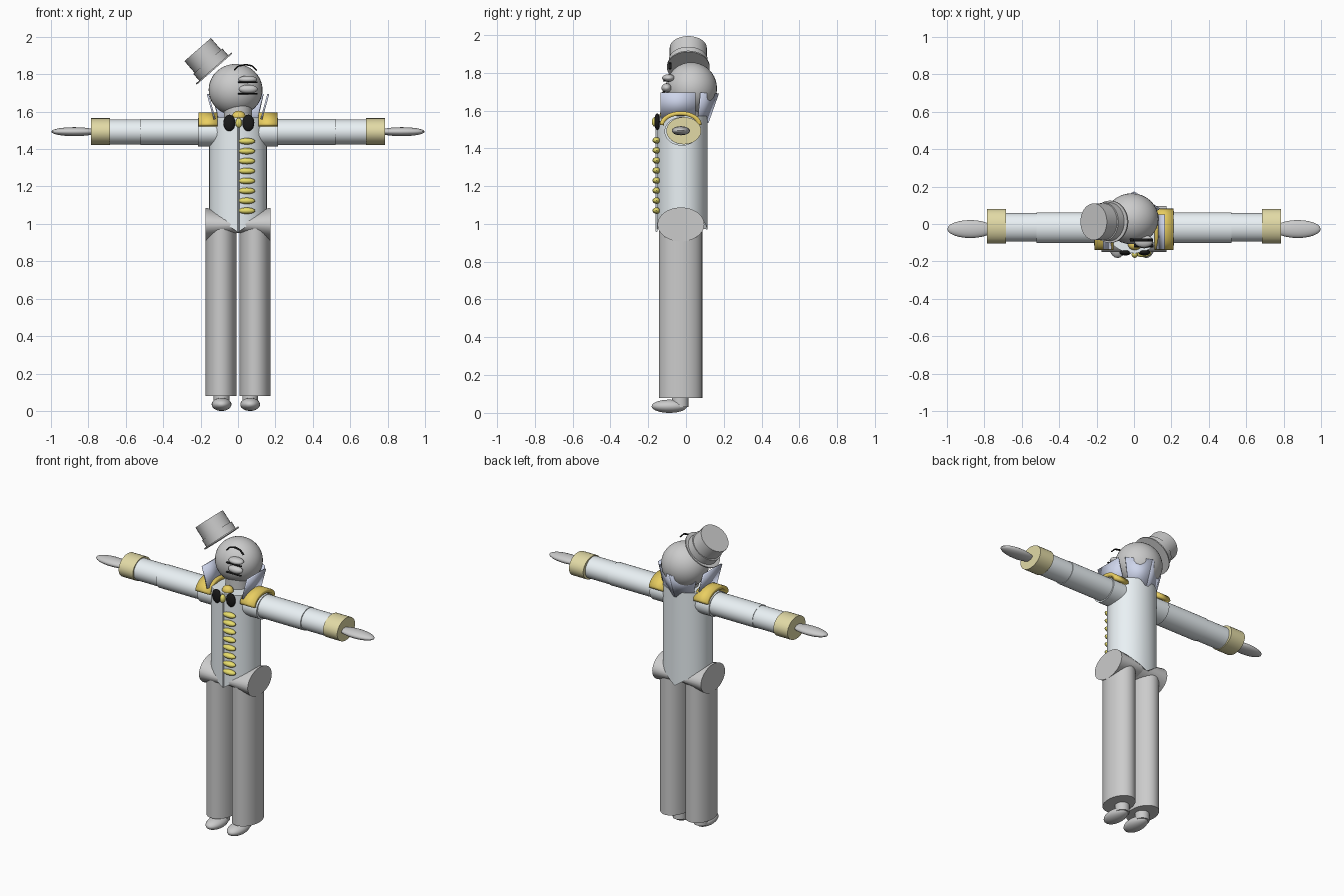
import bpy, math
from mathutils import Vector

if "Cube" in bpy.data.objects:
    bpy.data.objects.remove(bpy.data.objects["Cube"])


def mat(name, r, g, b):
    m = bpy.data.materials.new(name)
    m.diffuse_color = (r, g, b, 1)
    m.use_nodes = True
    m.node_tree.nodes["Principled BSDF"].inputs["Base Color"].default_value = m.diffuse_color
    return m


COAT = mat("coat_white", 0.82, 0.88, 0.91)
BLUE = mat("collar_blue", 0.62, 0.67, 0.84)
GOLD = mat("gold", 0.82, 0.62, 0.12)
PALE = mat("pale_gold", 0.76, 0.70, 0.38)
BRASS = mat("brass", 0.80, 0.72, 0.15)
BLACK = mat("black", 0.01, 0.01, 0.01)


def finish(ob, name, m):
    ob.name = name
    bpy.context.view_layer.objects.active = ob
    ob.select_set(True)
    bpy.ops.object.transform_apply(location=False, rotation=False, scale=True)
    if m:
        ob.data.materials.append(m)
    bpy.ops.object.shade_smooth_by_angle(angle=math.radians(40))
    return ob


def ball(name, loc, r, m=None, seg=24, rings=14):
    bpy.ops.mesh.primitive_uv_sphere_add(segments=seg, ring_count=rings, radius=1, location=loc)
    bpy.context.object.scale = r
    return finish(bpy.context.object, name, m)


def tube(name, a, b, ru, rv, m=None, n=32):
    """Elliptical cylinder from a to b; rv is the radius along y (or y for upright tubes)."""
    a, b = Vector(a), Vector(b)
    d = b - a
    bpy.ops.mesh.primitive_cylinder_add(vertices=n, radius=1, depth=1, location=(a + b) / 2,
                                        rotation=(0, math.atan2(d.x, d.z), 0))
    bpy.context.object.scale = (ru, rv, d.length)
    return finish(bpy.context.object, name, m)


def sheet(name, rows, thick, m):
    """Quad sheet through equal-length rows of points, thickened."""
    n = len(rows[0])
    faces = [(i * n + j, i * n + j + 1, (i + 1) * n + j + 1, (i + 1) * n + j)
             for i in range(len(rows) - 1) for j in range(n - 1)]
    me = bpy.data.meshes.new(name)
    me.from_pydata([p for r in rows for p in r], [], faces)
    ob = bpy.data.objects.new(name, me)
    bpy.context.collection.objects.link(ob)
    mod = ob.modifiers.new("thickness", 'SOLIDIFY')
    mod.thickness, mod.offset = thick, 0
    return finish(ob, name, m)


# Coat body with pointed hem front and back
body = tube("coat_body", (0, -0.02, 0.955), (0, -0.02, 1.57), 0.154, 0.135, COAT, 48)
for v in body.data.vertices:
    if v.co.z < 0:
        v.co.z += 0.7 * abs(v.co.x)
tube("coat_front_edge", (0.003, -0.156, 0.96), (0.003, -0.156, 1.57), 0.005, 0.006, COAT, 8)

# Neck, head and face
tube("neck", (0, 0, 1.53), (0, 0, 1.64), 0.075, 0.075)
ball("head", (-0.013, 0.028, 1.717), (0.144, 0.136, 0.138), None, 32, 20)
ball("eyes", (0.052, -0.092, 1.772), (0.05, 0.034, 0.02))
ball("nose", (0.055, -0.103, 1.72), (0.05, 0.027, 0.024))
for name, z, y in (("eye_line", 1.757, -0.115), ("mouth_line", 1.697, -0.118)):
    tube(name, (0, y, z), (0.105, y, z), 0.004, 0.008, BLACK, 8)
brow = [(-0.02, 1.822), (0.0, 1.843), (0.04, 1.852), (0.075, 1.845), (0.1, 1.82)]
for (x0, z0), (x1, z1) in zip(brow, brow[1:]):
    tube("eyebrow", (x0, -0.085, z0), (x1, -0.085, z1), 0.004, 0.008, BLACK, 8)

# Tilted top hat
base = Vector((-0.125, 0.012, 1.828))
up = Vector((-0.657, 0, 0.754))
tube("hat_brim", base, base + up * 0.008, 0.126, 0.113)
tube("hat_band", base, base + up * 0.055, 0.103, 0.103)
tube("hat_crown", base, base + up * 0.138, 0.094, 0.098)

# Bow and knot
for x in (-0.046, 0.055):
    ball("bow_loop", (x, -0.152, 1.54), (0.032, 0.016, 0.044), BLACK)
ball("bow_knot", (0.004, -0.163, 1.54), (0.017, 0.018, 0.026), BRASS)
ball("throat_trim", (0.004, -0.11, 1.575), (0.036, 0.03, 0.03), GOLD)

# Row of buttons
for i in range(8):
    ball("button", (0.047, -0.156, 1.442 - i * 0.0531), (0.045, 0.021, 0.017), BRASS, 16, 10)

for s, side in ((-1, "left"), (1, "right")):
    # Sleeve, shoulder, cuff and hand
    tube(side + "_shoulder", (s * 0.08, -0.022, 1.49), (s * 0.213, -0.022, 1.49), 0.076, 0.092, COAT)
    tube(side + "_upper_sleeve", (s * 0.1, -0.02, 1.492), (s * 0.52, -0.02, 1.492), 0.07, 0.082, COAT)
    tube(side + "_lower_sleeve", (s * 0.4, -0.018, 1.492), (s * 0.7, -0.018, 1.492), 0.067, 0.076, COAT)
    tube(side + "_cuff", (s * 0.684, -0.012, 1.493), (s * 0.786, -0.012, 1.493), 0.072, 0.092, PALE)
    ball(side + "_hand", (s * 0.875, -0.027, 1.493), (0.123, 0.048, 0.024))

    # Epaulette arched over the shoulder
    arc = [math.pi * k / 16 for k in range(17)]
    sheet(side + "_epaulette",
          [[(s * x, -0.028 + 0.1 * math.cos(t), 1.523 + 0.062 * math.sin(t)) for t in arc]
           for x in (0.11, 0.21)], 0.022, GOLD)

    # Collar panels flaring outward
    sheet(side + "_collar_side",
          [[(s * 0.125, -0.135, 1.56), (s * 0.125, 0.05, 1.56)],
           [(s * 0.162, -0.135, 1.695), (s * 0.162, 0.05, 1.695)]], 0.01, BLUE)
    sheet(side + "_collar_back",
          [[(s * 0.1, 0.065, 1.54), (0, 0.115, 1.535)],
           [(s * 0.135, 0.08, 1.695), (0, 0.17, 1.69)]], 0.01, BLUE)

    # Hip, narrowing underneath toward the middle
    hip = tube(side + "_hip", (0, -0.027, 0.997), (s * 0.175, -0.027, 0.997), 0.09, 0.124)
    for v in hip.data.vertices:
        if v.co.z < 0:
            v.co.x *= 0.5

    # Trouser leg, ankle and shoe
    fx = -0.088 if s < 0 else 0.065
    tube(side + "_leg", (s * 0.091, -0.029, 0.08), (s * 0.091, -0.029, 0.98), 0.083, 0.115)
    tube(side + "_ankle", (fx, -0.031, 0.03), (fx, -0.031, 0.12), 0.042, 0.044)
    ball(side + "_shoe", (fx, -0.088, 0.035), (0.053, 0.094, 0.035))
